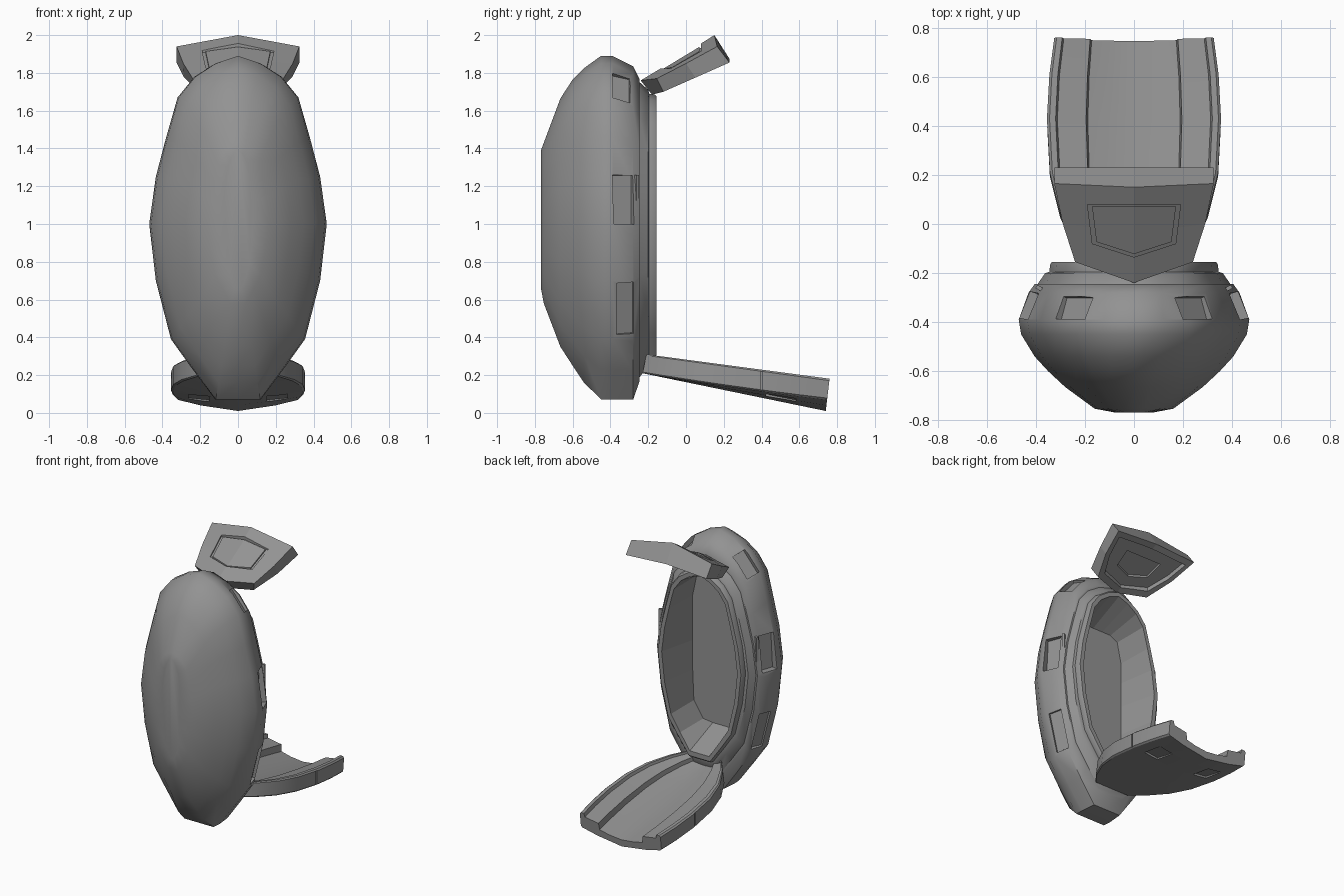
import bpy, bmesh, math
from mathutils import Matrix, Vector

if "Cube" in bpy.data.objects:
    bpy.data.objects.remove(bpy.data.objects["Cube"])

grey = bpy.data.materials.new("hull_grey")
grey.diffuse_color = (0.29, 0.29, 0.29, 1)
grey.use_nodes = True
grey.node_tree.nodes["Principled BSDF"].inputs["Base Color"].default_value = grey.diffuse_color


def finish(name, bm):
    bmesh.ops.recalc_face_normals(bm, faces=bm.faces)
    mesh = bpy.data.meshes.new(name)
    bm.to_mesh(mesh)
    bm.free()
    mesh.materials.append(grey)
    ob = bpy.data.objects.new(name, mesh)
    bpy.context.collection.objects.link(ob)
    return ob


def loft(name, rows):
    """Skin closed mirrored rows and cap both ends, split on the centre line."""
    bm = bmesh.new()
    vs = [[bm.verts.new(p) for p in r] for r in rows]
    n = len(vs[0])
    for a, b in zip(vs, vs[1:]):
        for i in range(n):
            j = (i + 1) % n
            bm.faces.new((a[i], a[j], b[j], b[i]))
    for r in (vs[0], vs[-1]):
        bm.faces.new(r[:n // 2 + 1])
        bm.faces.new(r[n // 2:] + r[:1])
    return finish(name, bm)


def mirror(half):
    """Half outline from centre to centre -> full closed outline."""
    return half + [(-p[0], *p[1:]) for p in half[-2:0:-1]]


def carve(ob, cutter):
    bpy.context.view_layer.objects.active = ob
    mod = ob.modifiers.new("cut", 'BOOLEAN')
    mod.operation, mod.solver, mod.object = 'DIFFERENCE', 'EXACT', cutter
    bpy.ops.object.modifier_apply(modifier=mod.name)
    bpy.data.objects.remove(cutter, do_unlink=True)


def smooth(ob, angle):
    bpy.ops.object.select_all(action='DESELECT')
    ob.select_set(True)
    bpy.context.view_layer.objects.active = ob
    bpy.ops.object.shade_smooth_by_angle(angle=math.radians(angle))


def box_pair(name, centre, size, rot):
    """A box and its mirror image across x."""
    bm = bmesh.new()
    for s in (1, -1):
        m = (Matrix.Scale(s, 4, Vector((1, 0, 0))) @ Matrix.Translation(centre)
             @ rot @ Matrix.Diagonal((*size, 1)))
        bmesh.ops.create_cube(bm, size=1, matrix=m)
    return finish(name, bm)


# Hull: one outline, rescaled for each depth, from nose to back rim to cavity
OUTLINE = [(0, 1.89), (.12, 1.85), (.23, 1.78), (.32, 1.67), (.38, 1.46), (.435, 1.25),
           (.47, 1.0), (.435, .70), (.355, .39), (.24, .23), (.12, .07), (0, .07)]


def ring(y, w, lo, hi):
    return mirror([(x * w / .47, y, lo + (z - .07) / 1.82 * (hi - lo)) for x, z in OUTLINE])


rows = [ring(*r) for r in [
    (-.768, .08, .66, 1.39), (-.753, .16, .58, 1.43), (-.665, .28, .35, 1.665),
    (-.60, .35, .25, 1.765), (-.54, .405, .16, 1.825), (-.45, .46, .072, 1.89),
    (-.39, .47, .07, 1.89), (-.28, .43, .07, 1.835), (-.245, .405, .17, 1.765),
    (-.245, .393, .19, 1.75), (-.20, .362, .25, 1.71), (-.195, .345, .30, 1.69),
    (-.165, .342, .30, 1.685), (-.155, .335, .31, 1.675), (-.155, .305, .345, 1.645)]]
# Flat-sided cavity behind the rim
rows.append([(max(-.24, min(.24, x)), -.42, max(.45, min(1.52, z))) for x, _, z in rows[-1]])
hull = loft("hull", rows)

# Side recesses: centre, tilt, size
for c, tilt, size in [((.45, -.325, 1.13), 3, (.12, .115, .26)),
                      ((.392, -.318, .55), -14, (.065, .095, .28)),
                      ((.262, -.335, 1.735), 40, (.09, .10, .175))]:
    rot = Matrix.Rotation(math.radians(-tilt), 4, 'Y') @ Matrix.Rotation(math.radians(19), 4, 'Z')
    carve(hull, box_pair("recess_cutter", c, size, rot))
smooth(hull, 38)
for f in hull.data.polygons:
    if f.center.y > -.43 and f.normal.x * f.center.x + f.normal.z * (f.center.z - 1) < 0:
        f.use_smooth = False
box_pair("window_lip", (.385, -.262, 1.13), (.03, .016, .26),
         Matrix.Rotation(math.radians(30), 4, 'Z'))

# Lower hatch: trough section swept along y, belly deepening to the free end
rows = []
for y, w in [(-.22, .14), (-.12, .22), (.03, .30), (.2, .343), (.42, .355), (.6, .345), (.75, .325)]:
    t, b = .31 - .133 * (y + .22), .21 - .206 * (y + .22)
    h, s = t - b, (y + .22) / .97
    half = [(0, 0), (.6, .17 * s), (.97, .34 * s), (1, .34 * s + .06), (1, .94), (.97, 1),
            (.90, 1), (.88, .84), (.55, .74), (.53, .46), (.3, .36), (0, .30)]
    rows.append(mirror([(x * w, y - .01 + .02 * k, b + k * h) for x, k in half]))
lower = loft("lower_hatch", rows)
slope = Matrix.Rotation(math.radians(-11.5), 4, 'X') @ Matrix.Rotation(math.radians(-6), 4, 'Y')
carve(lower, box_pair("slot_cutter", (.21, .50, .065), (.11, .16, .05), slope))
carve(lower, box_pair("seam_cutter", (.36, .40, .17), (.03, .012, .10), Matrix()))
smooth(lower, 25)

# Upper hatch: creased wedge
TOP = [((0, -.24, 1.76), (.24, -.155, 1.77)), ((0, -.04, 1.88), (.29, 0, 1.85)),
       ((0, .15, 2.0), (.325, .165, 1.94))]
LOW = [((0, -.18, 1.685), (.21, -.12, 1.70)), ((0, .04, 1.775), (.285, .05, 1.775)),
       ((0, .23, 1.875), (.325, .23, 1.855))]
upper = loft("upper_hatch", [mirror([c, s, ls, lc]) for (c, s), (lc, ls) in zip(TOP, LOW)])


def prism(name, shape, base, slope, height, ridge=0):
    """Prism over a plan shape, on a sloping base folded along the centre."""
    return loft(name, [[(x, y, base + slope * y - ridge * abs(x) + d)
                        for x, y in mirror(shape)] for d in (0, height)])


SHIELD = [(0, .08), (.19, .08), (.17, -.08), (0, -.135)]
RIM = [(0, .19), (.285, .19), (.25, .05), (.185, -.08), (0, -.135)]
carve(upper, prism("shield_cutter", SHIELD, 1.885, .605, .2, .14))
carve(upper, prism("rim_cutter", RIM, 1.785, .45, -.2))
carve(upper, prism("hollow_cutter", [(x * .75, y * .75 + .04) for x, y in SHIELD],
                   1.80, .45, -.2))

# Panel inside the top shield, leaving a thin groove around it
inner = [(x * .9, y * .9 - .001) for x, y in SHIELD]
prism("shield_panel", inner, 1.88, .605, .015, .14)
